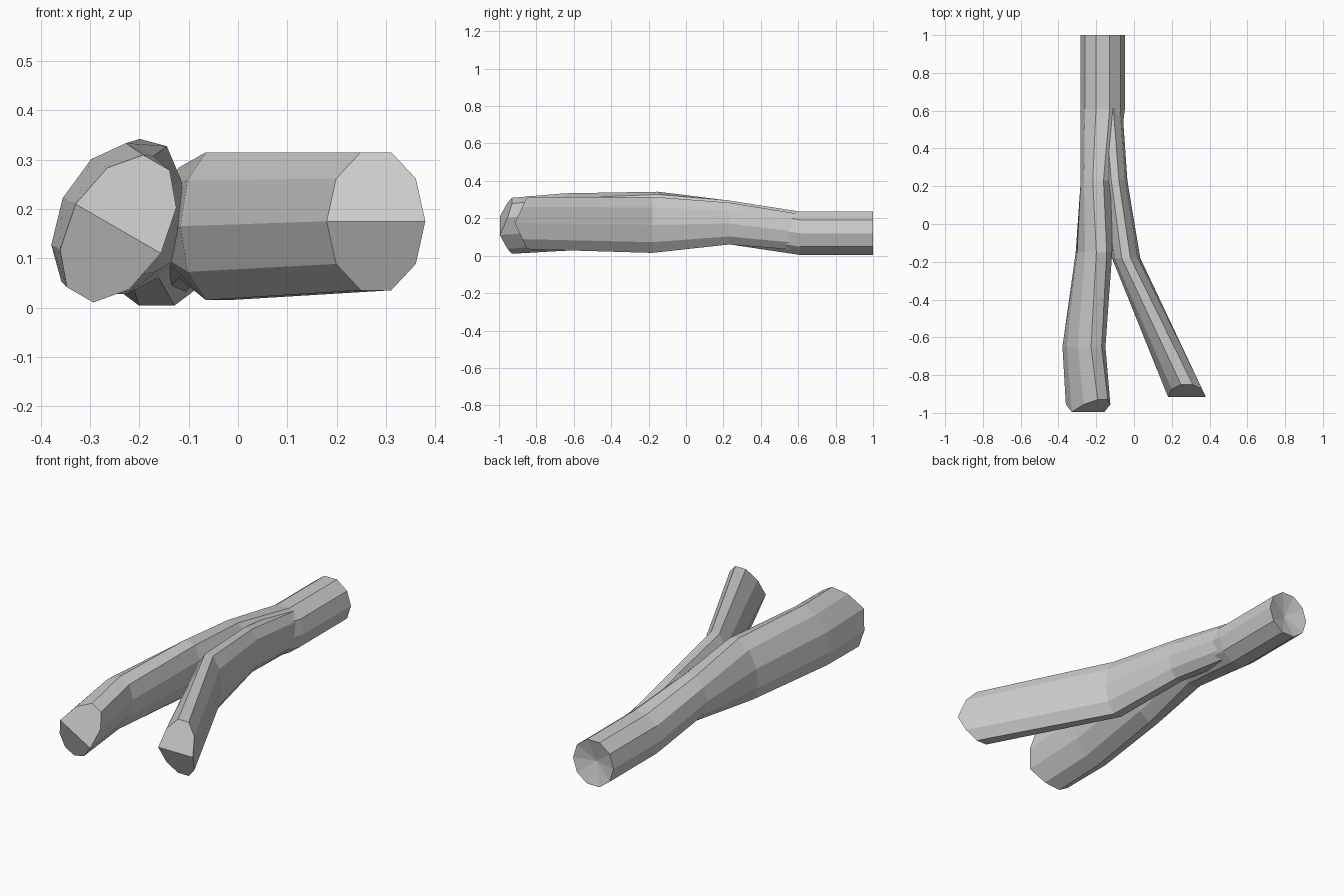
import bpy, bmesh
from math import sin, cos, pi, radians

if "Cube" in bpy.data.objects:
    bpy.data.objects.remove(bpy.data.objects["Cube"])

SIDES = 10


def ring(bm, y, cx, cz, rx, rz, roll=0, wedge=0):
    """Ten-sided cross-section in the xz plane; wedge pushes the middle forward into a ridge."""
    out = []
    a = radians(roll)
    for i in range(SIDES):
        t = 2 * pi * i / SIDES
        u, v = cos(t), sin(t) / sin(radians(72))
        x, z = u * rx, v * rz
        out.append(bm.verts.new((cx + x * cos(a) - z * sin(a),
                                 y - wedge * (1 - abs(v)),
                                 cz + x * sin(a) + z * cos(a))))
    return out


def limb(name, sections, dip=0):
    bm = bmesh.new()
    rings = [ring(bm, *s) for s in sections]
    for r0, r1 in zip(rings, rings[1:]):
        for i in range(SIDES):
            j = (i + 1) % SIDES
            bm.faces.new((r0[i], r0[j], r1[j], r1[i]))
    # back cap: shallow dished fan
    first = sections[0]
    hub = bm.verts.new((first[1], first[0] - dip, first[2]))
    for i in range(SIDES):
        bm.faces.new((hub, rings[0][(i + 1) % SIDES], rings[0][i]))
    # front cap: two planes meeting at a chiselled ridge
    e = rings[-1]
    half = SIDES // 2
    bm.faces.new(e[:half + 1])
    bm.faces.new(e[half:] + e[:1])
    bmesh.ops.recalc_face_normals(bm, faces=bm.faces)
    me = bpy.data.meshes.new(name)
    bm.to_mesh(me)
    bm.free()
    ob = bpy.data.objects.new(name, me)
    bpy.context.collection.objects.link(ob)
    return ob


# main stem: y, centre x, centre z, half width, half height, roll, wedge
stem = limb("main_branch", [
    (1.0, -0.165, 0.12, 0.117, 0.116),
    (0.61, -0.165, 0.12, 0.117, 0.116),
    (0.23, -0.19, 0.178, 0.092, 0.117),
    (-0.15, -0.212, 0.185, 0.092, 0.155, -15),
    (-0.65, -0.265, 0.18, 0.1, 0.155, -25),
    (-0.93, -0.243, 0.16, 0.1, 0.155, -30, 0.065),
], dip=0.03)

# side fork growing out of the stem
fork = limb("side_fork", [
    (0.66, -0.135, 0.12, 0.07, 0.095),
    (0.23, -0.1, 0.172, 0.065, 0.112),
    (-0.18, -0.042, 0.165, 0.075, 0.15),
    (-0.85, 0.28, 0.175, 0.1, 0.14, 0, 0.065),
])

# weld the fork into the stem
mod = stem.modifiers.new("weld", 'BOOLEAN')
mod.operation = 'UNION'
mod.solver = 'EXACT'
mod.object = fork
bpy.context.view_layer.objects.active = stem
bpy.ops.object.modifier_apply(modifier=mod.name)
bpy.data.objects.remove(fork)
